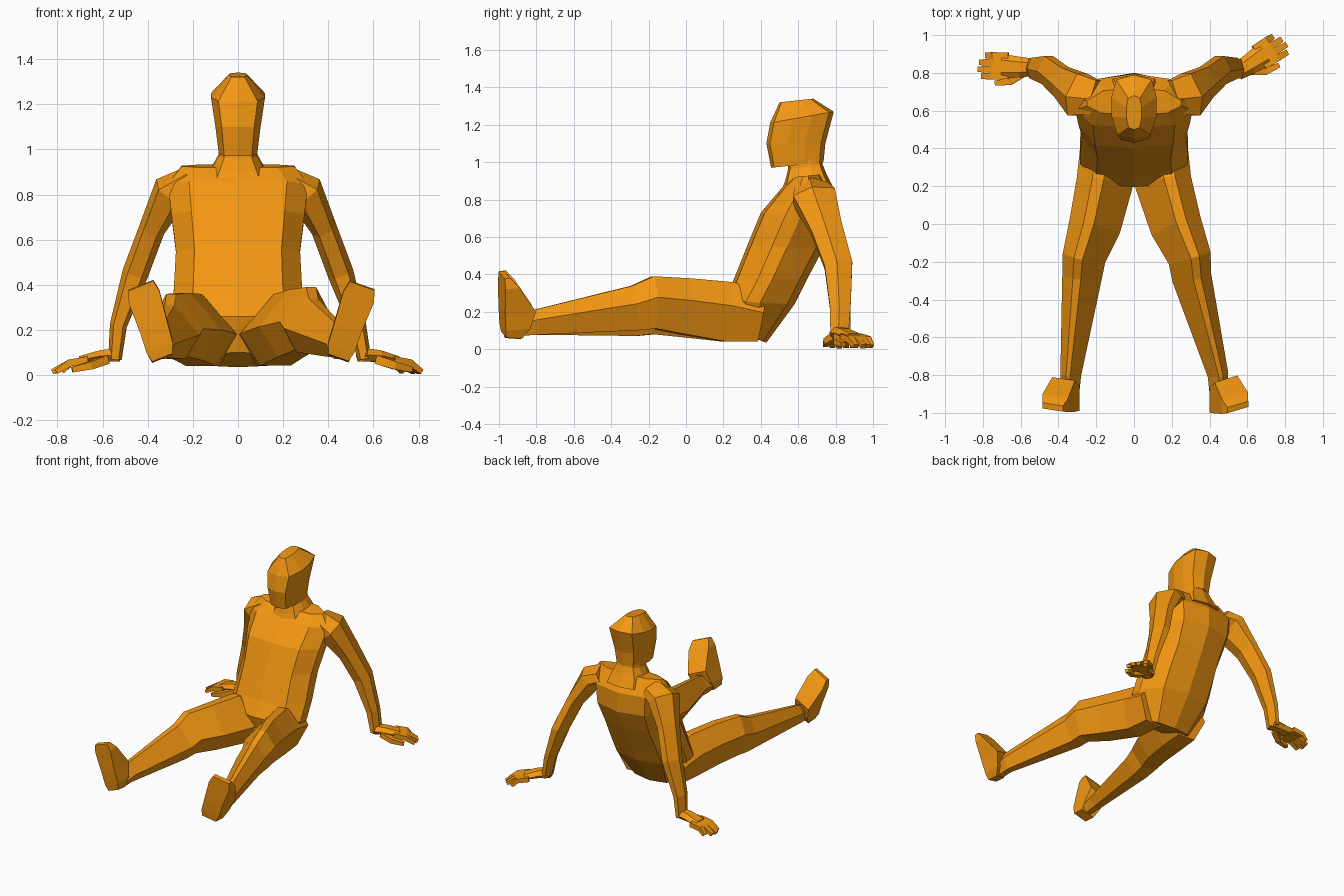
import bpy, bmesh, math
from mathutils import Vector as V

if "Cube" in bpy.data.objects:
    bpy.data.objects.remove(bpy.data.objects["Cube"])

skin = bpy.data.materials.new("orange")
skin.diffuse_color = (0.9, 0.31, 0.006, 1)
skin.use_nodes = True
skin.node_tree.nodes["Principled BSDF"].inputs["Base Color"].default_value = skin.diffuse_color

# cross-sections in unit coordinates (across, depth)
TRUNK = [(0, -1), (.72, -.88), (1, -.3), (1, .3), (.78, .85), (0, 1),
         (-.78, .85), (-1, .3), (-1, -.3), (-.72, -.88)]
TORSO = [(0, -1), (.7, -.9), (1, -.35), (1, .05), (.65, .8), (0, 1),
         (-.65, .8), (-1, .05), (-1, -.35), (-.7, -.9)]
HEX = [(.55, -1), (1, 0), (.5, 1), (-.5, 1), (-1, 0), (-.55, -1)]
LIMB = [(1, -.1), (.42, 1), (-.42, 1), (-1, -.1), (-.55, -1), (.55, -1)]
LEG = [(1, .2), (.45, 1), (.05, 1), (-1, -.1), (-.4, -1), (.5, -1)]
BOX = [(1, -1), (1, 1), (-1, 1), (-1, -1)]


def loft(name, rings, profile):
    """Skin a closed tube over rings of (centre, half-width, half-depth vectors)."""
    bm = bmesh.new()
    loops = [[bm.verts.new(c + a * u + b * v) for u, v in profile] for c, a, b in rings]
    n = len(profile)
    for lo, hi in zip(loops, loops[1:]):
        for i in range(n):
            j = (i + 1) % n
            bm.faces.new((lo[i], lo[j], hi[j], hi[i]))
    bm.faces.new(loops[0][::-1])
    bm.faces.new(loops[-1])
    bmesh.ops.recalc_face_normals(bm, faces=bm.faces)
    me = bpy.data.meshes.new(name)
    bm.to_mesh(me)
    bm.free()
    me.materials.append(skin)
    ob = bpy.data.objects.new(name, me)
    bpy.context.collection.objects.link(ob)
    return ob


def stack(name, rows, profile, across=(1, 0, 0)):
    """Rows: centre x, front y/z, back y/z, half-width."""
    rings = []
    for x, fy, fz, by, bz, w in rows:
        f, k = V((x, fy, fz)), V((x, by, bz))
        rings.append(((f + k) / 2, V(across) * w, (k - f) / 2))
    return loft(name, rings, profile)


def tube(name, stations, ref, profile):
    """Stations: x, y, z, half-width, half-depth; rings square to the path."""
    pts = [V(s[:3]) for s in stations]
    rings = []
    for i, s in enumerate(stations):
        d = (pts[min(i + 1, len(pts) - 1)] - pts[max(i - 1, 0)]).normalized()
        a = d.cross(V(ref)).normalized()
        rings.append((pts[i], a * s[3], a.cross(d).normalized() * s[4]))
    return loft(name, rings, profile)


# torso, leaning back from hips to shoulders
body = stack("body", [
    (0, .24, .10, .43, .035, .20),
    (0, .195, .26, .58, .24, .285),
    (0, .25, .36, .65, .38, .285),
    (0, .33, .56, .73, .53, .275),
    (0, .40, .73, .80, .68, .295),
    (0, .51, .86, .795, .82, .31),
    (0, .58, .92, .72, .935, .25)], TORSO)
parts = []

# neck and head
parts.append(stack("neck", [
    (0, .51, .85, .79, .86, .14),
    (0, .53, .90, .75, .94, .115),
    (0, .545, .96, .73, .99, .085),
    (0, .55, 1.03, .72, 1.06, .08)], TRUNK))
parts.append(stack("head", [
    (0, .455, .97, .735, 1.0, .085),
    (0, .43, 1.1, .745, 1.1, .10),
    (0, .45, 1.21, .79, 1.27, .12),
    (0, .50, 1.32, .68, 1.34, .04)], TRUNK))


def leg(side, knee_x, knee_z, ankle_x, toe_x, across):
    s = 1 if knee_x > 0 else -1
    # thigh and shin, with the ridge towards the outer side
    parts.append(tube(side + "_leg", [
        (s * .14, .40, .17, .145, .13),
        (s * .155, .22, .20, .15, .16),
        (s * .075 + knee_x * .5, -.01, (knee_z + .21) / 2, .138, .15),
        (knee_x, -.18, knee_z, .115, .14),
        (knee_x + s * .01, -.28, knee_z - .03, .105, .12),
        (ankle_x, -.80, .145, .055, .068),
        (ankle_x, -.90, .12, .045, .05)], (0, 0, 1), [(-s * u, v) for u, v in LEG]))
    # foot, sole to the front and toes up
    rows = []
    for t, fy, fz, by, bz, w in [(0, -.975, .078, -.89, .072, .045),
                                 (.12, -.98, .12, -.85, .13, .058),
                                 (.4, -.985, .21, -.82, .22, .06),
                                 (.85, -.985, .345, -.91, .35, .068),
                                 (1, -.985, .395, -.955, .40, .055)]:
        rows.append((ankle_x + (toe_x - ankle_x) * t, fy, fz, by, bz, w))
    parts.append(stack(side + "_foot", rows, BOX, across))


leg("right", .295, .25, .445, .55, (1, .3, -.35))
leg("left", -.265, .22, -.335, -.43, (1, -.15, .4))


def hand(side, x, y, angle, thumb):
    d = V((math.cos(angle), math.sin(angle), 0))
    p = V((-d.y, d.x, 0)) * thumb

    def path(name, pts, profile):
        st = []
        for along, across, z, w, h in pts:
            q = V((x, y, z)) + d * along + p * across
            st.append((q.x, q.y, z, w, h))
        parts.append(tube(name, st, (0, 0, 1), profile))

    path(side + "_palm", [(-.03, 0, .09, .045, .03), (.05, 0, .085, .055, .026),
                          (.145, -.005, .066, .066, .018)], HEX)
    for i, tip in enumerate((.25, .268, .26, .225)):
        o = .044 - i * .034
        path(f"{side}_finger_{i + 1}", [
            (.11, o, .066, .019, .017), (.19, o * 1.06, .054, .0185, .016),
            (tip, o * 1.08, .015, .015, .011)], BOX)
    path(side + "_thumb", [(.03, .03, .07, .022, .02), (.10, .075, .042, .019, .017),
                           (.18, .084, .024, .013, .012)], BOX)


def arm(side, s, wrist_x, wrist_y):
    parts.append(tube(side + "_arm", [
        (s * .20, .67, .86, .07, .09),
        (s * .295, .685, .815, .085, .115),
        (s * .38, .75, .65, .058, .085),
        (s * .455, .815, .45, .058, .075),
        (s * .53, .825, .22, .038, .055),
        (wrist_x, wrist_y, .07, .03, .048)], (0, 1, 0), LIMB))


arm("right", 1, .56, .82)
hand("right", .57, .82, math.radians(31), -1)
arm("left", -1, -.545, .83)
hand("left", -.555, .83, math.radians(180), 1)

# fuse the parts into one skin
bpy.context.view_layer.objects.active = body
for part in parts:
    m = body.modifiers.new("join", 'BOOLEAN')
    m.operation, m.solver, m.object = 'UNION', 'EXACT', part
    bpy.ops.object.modifier_apply(modifier=m.name)
    bpy.data.objects.remove(part)
